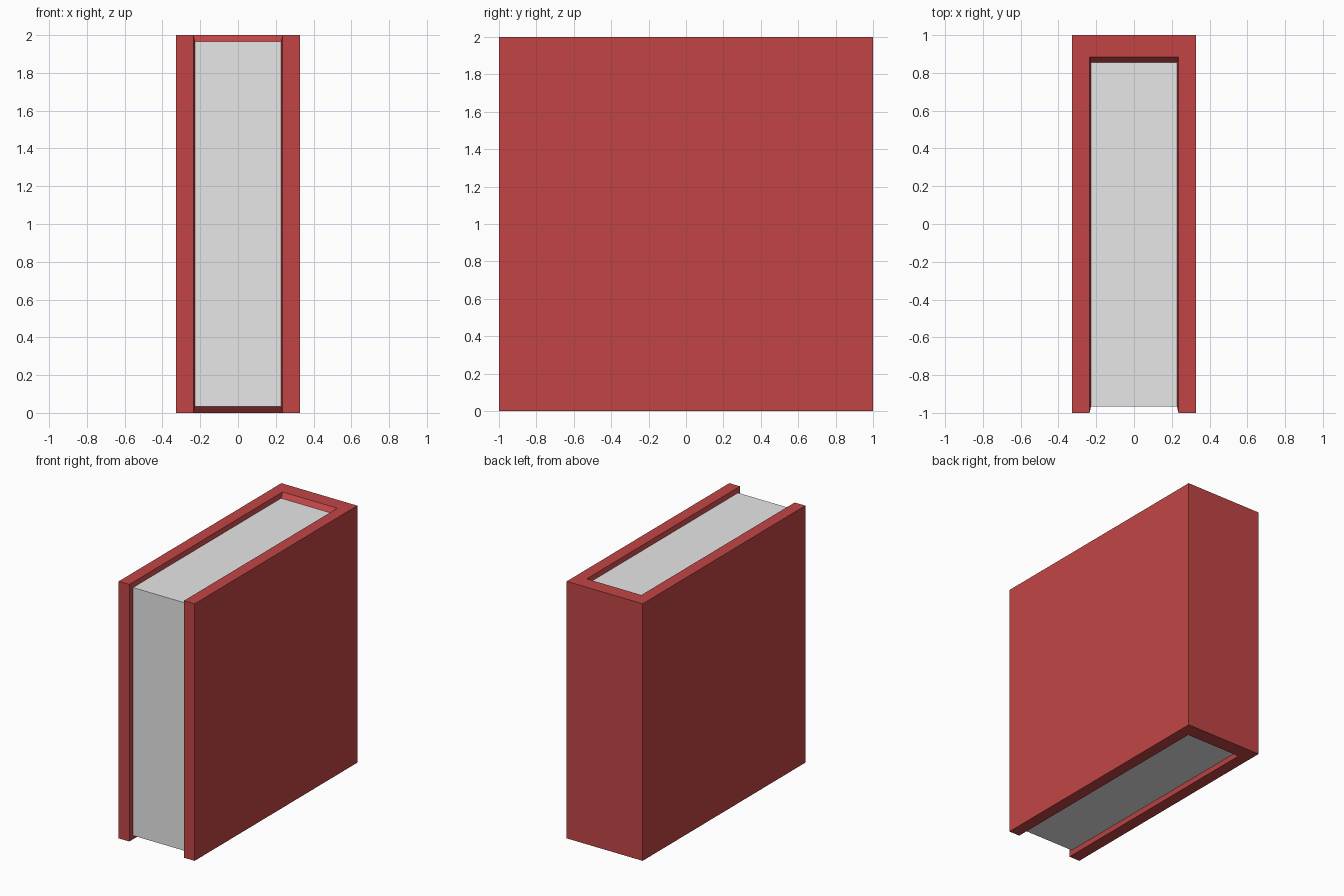
import bpy, bmesh

if "Cube" in bpy.data.objects:
    bpy.data.objects.remove(bpy.data.objects["Cube"])

# Flat colours
def flat(name, rgb):
    m = bpy.data.materials.new(name)
    m.diffuse_color = (*rgb, 1)
    m.use_nodes = True
    m.node_tree.nodes["Principled BSDF"].inputs["Base Color"].default_value = m.diffuse_color
    return m

red = flat("red cover", (0.54, 0.06, 0.06))
grey = flat("pale grey paper", (0.8, 0.8, 0.8))

bm = bmesh.new()

# Each layer is a left and right path running bottom -> front -> top in (y, z)
def layer(x, ys, k=1.0):
    path = ((ys, 0), (-1, 0), (-1, 2), (ys, 2))
    return [[bm.verts.new((s * x * k, y * k, 1 + (z - 1) * k)) for y, z in path]
            for s in (-1, 1)]

cover = layer(0.327, 1.0)            # outer shell
rim = layer(0.2355, 0.885)           # inner edge of the cover boards
page = layer(0.2355, 0.885, 0.965)   # recessed page block

# Cover boards and spine
for side in cover:
    bm.faces.new(side)
bm.faces.new((cover[0][3], cover[0][0], cover[1][0], cover[1][3]))

# Board edges, then the sloped walls down to the pages
for a, b in ((cover, rim), (rim, page)):
    for s in (0, 1):
        for i in range(3):
            bm.faces.new((a[s][i], a[s][i + 1], b[s][i + 1], b[s][i]))
    for i in (0, 3):
        bm.faces.new((a[0][i], a[1][i], b[1][i], b[0][i]))

# Page surfaces: bottom, front and top
for i in range(3):
    f = bm.faces.new((page[0][i], page[0][i + 1], page[1][i + 1], page[1][i]))
    f.material_index = 1

bmesh.ops.recalc_face_normals(bm, faces=bm.faces[:])
mesh = bpy.data.meshes.new("book")
bm.to_mesh(mesh)
bm.free()
mesh.materials.append(red)
mesh.materials.append(grey)
bpy.context.collection.objects.link(bpy.data.objects.new("book", mesh))
